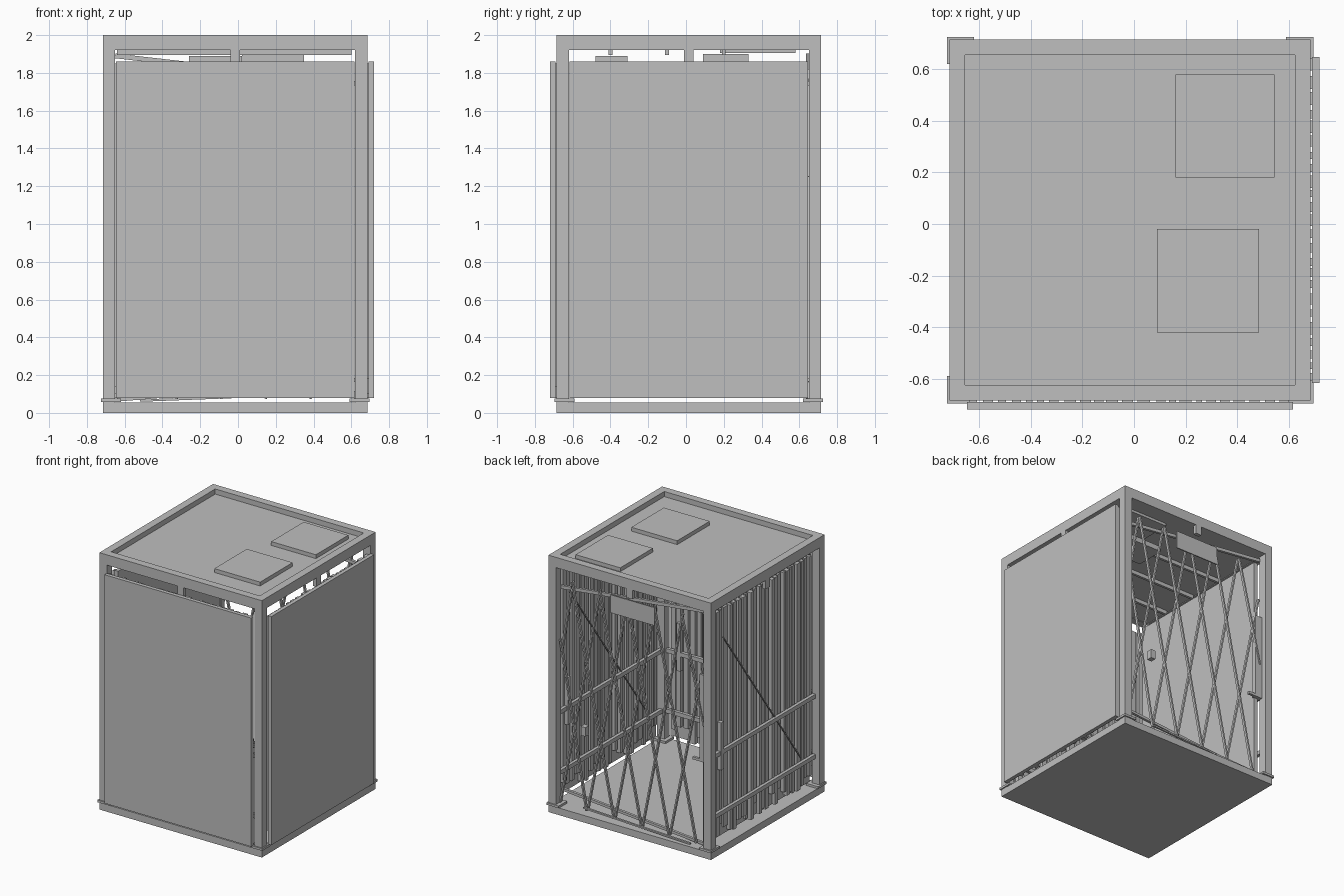
import bpy, bmesh, random
from mathutils import Vector, Matrix

random.seed(4)
if "Cube" in bpy.data.objects:
    bpy.data.objects.remove(bpy.data.objects["Cube"], do_unlink=True)

grey = bpy.data.materials.new("light_grey")
grey.use_nodes = True
grey.diffuse_color = (0.52, 0.52, 0.52, 1)
grey.node_tree.nodes["Principled BSDF"].inputs["Base Color"].default_value = grey.diffuse_color

C = Vector((-0.015, 0.015, 0))   # centre of the frame
H = 0.70                         # half width of the frame
T = 0.065                        # post thickness
TOP, FLOOR = 2.0, 0.055


def add_box(bm, lo, hi):
    lo, hi = Vector(lo), Vector(hi)
    m = Matrix.Translation((lo + hi) / 2) @ Matrix.Diagonal((*(hi - lo), 1))
    bmesh.ops.create_cube(bm, size=1, matrix=m)


def add_bar(bm, a, b, width, depth):
    """Flat bar from a to b; depth is measured across the bar's own plane."""
    a, b = Vector(a), Vector(b)
    d = b - a
    turn = d.to_track_quat('Z', 'Y').to_matrix().to_4x4()
    m = Matrix.Translation((a + b) / 2) @ turn @ Matrix.Diagonal((width, depth, d.length, 1))
    bmesh.ops.create_cube(bm, size=1, matrix=m)


def finish(name, bm):
    me = bpy.data.meshes.new(name)
    bm.to_mesh(me)
    bm.free()
    me.materials.append(grey)
    ob = bpy.data.objects.new(name, me)
    bpy.context.collection.objects.link(ob)
    return ob


def boxes(name, parts):
    bm = bmesh.new()
    for lo, hi in parts:
        add_box(bm, lo, hi)
    return finish(name, bm)


def centred(x0, x1, y0, y1, z0, z1):
    """Box limits given relative to the frame centre."""
    return C + Vector((x0, y0, z0)), C + Vector((x1, y1, z1))


# Base slab and corner flanges
boxes("floor_base", [centred(-H, H, -H, H, 0, FLOOR)])
flanges, posts, tabs = [], [], []
for sx in (-1, 1):
    for sy in (-1, 1):
        def corner(o, i, z0, z1):
            xs, ys = sorted((sx * o, sx * i)), sorted((sy * o, sy * i))
            return centred(*xs, *ys, z0, z1)
        flanges.append(corner(H + 0.01, H - 0.095, 0.058, 0.075))
        posts.append(corner(H, H - T, FLOOR, 1.95))
boxes("corner_flanges", flanges)
boxes("corner_posts", posts)

# Top rim, roof sheet, hatches and hanging tabs
I = H - 0.06
boxes("top_rim", [
    centred(-H, H, -H, -I, 1.92, TOP), centred(-H, H, I, H, 1.92, TOP),
    centred(-H, -I, -I, I, 1.92, TOP), centred(I, H, -I, I, 1.92, TOP)])
boxes("roof_sheet", [centred(-I, I, -I, I, 1.925, 1.96)])
boxes("roof_hatches", [((0.16, 0.18, 1.96), (0.545, 0.58, 1.99)),
                       ((0.09, -0.42, 1.96), (0.485, -0.02, 1.99))])
for s in (-1, 1):
    e = sorted((s * H, s * (H - 0.03)))
    tabs += [centred(-0.025, 0.025, *e, 1.85, 1.92), centred(*e, -0.025, 0.025, 1.85, 1.92)]
boxes("hanging_tabs", tabs)

# Ceiling fittings
boxes("ceiling_lamps", [((0.02, 0.09, 1.86), (0.35, 0.33, 1.90)),
                        ((-0.26, -0.48, 1.86), (0.02, -0.31, 1.89)),
                        ((0.18, 0.18, 1.905), (0.53, 0.58, 1.925))])
bm = bmesh.new()
for y in (-0.40, -0.1, 0.2):
    add_box(bm, (-0.64, y - 0.01, 1.895), (0.6, y + 0.01, 1.925))
finish("ceiling_battens", bm)


def wall(name, place):
    """Panel in local space: u along the wall, v outward, sheet outside, ribs inside."""
    W = 0.632
    parts = [((-W, -0.03, 0.08), (W, 0, 1.86))]
    u = -W + 0.01
    while u < W - 0.05:
        w = random.uniform(0.022, 0.05)
        deep = random.choice((0.045, 0.055, 0.062))
        foot = random.choice((0.08, 0.10, 0.14, 0.18))
        parts.append(((u, -deep, foot), (u + w, -0.03, 1.85)))
        u += w + random.uniform(0.008, 0.025)
    bm = bmesh.new()
    for lo, hi in parts:
        add_box(bm, lo, hi)
    # Cross rails and diagonal brace on the ribbed side
    for z in (0.29, 0.76):
        add_box(bm, (-W, -0.085, z - 0.016), (W, -0.06, z + 0.016))
    add_bar(bm, (0.48, -0.066, 1.64), (-0.48, -0.066, 0.33), 0.008, 0.008)
    add_box(bm, (0.505, -0.09, 0.63), (0.54, -0.06, 1.0))
    bm.transform(place)
    bmesh.ops.recalc_face_normals(bm, faces=bm.faces)
    finish(name, bm)


# u, v, z axes to world for each wall
to_left = Matrix(((0, 1, 0, 0.72), (1, 0, 0, 0.015), (0, 0, 1, 0), (0, 0, 0, 1)))
to_right = Matrix(((0, 1, 0, -0.60), (1, 0, 0, 0.015), (0, 0, 1, 0), (0, 0, 0, 1)))
to_front = Matrix(((1, 0, 0, -0.015), (0, -1, 0, -0.72), (0, 0, 1, 0), (0, 0, 0, 1)))
wall("left_wall_panel", to_left)
wall("right_wall_panel", to_right)
wall("front_wall_panel", to_front)

# Folding lattice gate at the back
Y, PITCH = 0.665, 0.236
foot_x = [0.62 - PITCH * i for i in range(6)]
head_x = [0.51 - PITCH * i for i in range(5)]
bm = bmesh.new()
for i, x in enumerate(head_x):
    if i + 2 < len(foot_x):
        add_bar(bm, (x, Y + 0.008, 1.82), (foot_x[i + 2], Y + 0.008, 0.075), 0.02, 0.012)
    if i > 0:
        add_bar(bm, (x, Y - 0.008, 1.82), (foot_x[i - 1], Y - 0.008, 0.075), 0.02, 0.012)
# Short bars at both ends of the lattice
add_bar(bm, (0.61, Y + 0.008, 1.35), (foot_x[1], Y + 0.008, 0.075), 0.02, 0.012)
add_bar(bm, (-0.63, Y - 0.008, 1.55), (foot_x[4], Y - 0.008, 0.075), 0.02, 0.012)
add_bar(bm, (head_x[0], Y - 0.008, 1.82), (0.61, Y - 0.008, 1.25), 0.02, 0.012)
add_bar(bm, (head_x[4], Y + 0.008, 1.82), (-0.63, Y + 0.008, 1.0), 0.02, 0.012)
finish("gate_lattice", bm)

bm = bmesh.new()
add_bar(bm, (0.625, Y - 0.02, 1.745), (-0.65, Y - 0.02, 1.89), 0.02, 0.025)
add_bar(bm, (0.625, Y - 0.02, 0.175), (-0.64, Y - 0.02, 0.07), 0.02, 0.02)
add_bar(bm, (0.40, Y + 0.022, 0.10), (-0.52, Y + 0.022, 0.065), 0.015, 0.012)
finish("gate_rails", bm)

boxes("gate_sign_plate", [((-0.21, Y + 0.016, 1.68), (0.17, Y + 0.024, 1.82))])
boxes("gate_handle", [((0.38, Y - 0.015, 0.66), (0.42, Y + 0.03, 0.73)),
                      ((0.49, Y - 0.015, 0.66), (0.50, Y + 0.015, 0.73))])
boxes("gate_latch", [((-0.65, Y - 0.03, 0.72), (-0.59, Y + 0.01, 1.4)),
                     ((-0.59, Y - 0.01, 0.72), (-0.53, Y + 0.01, 0.74))])
